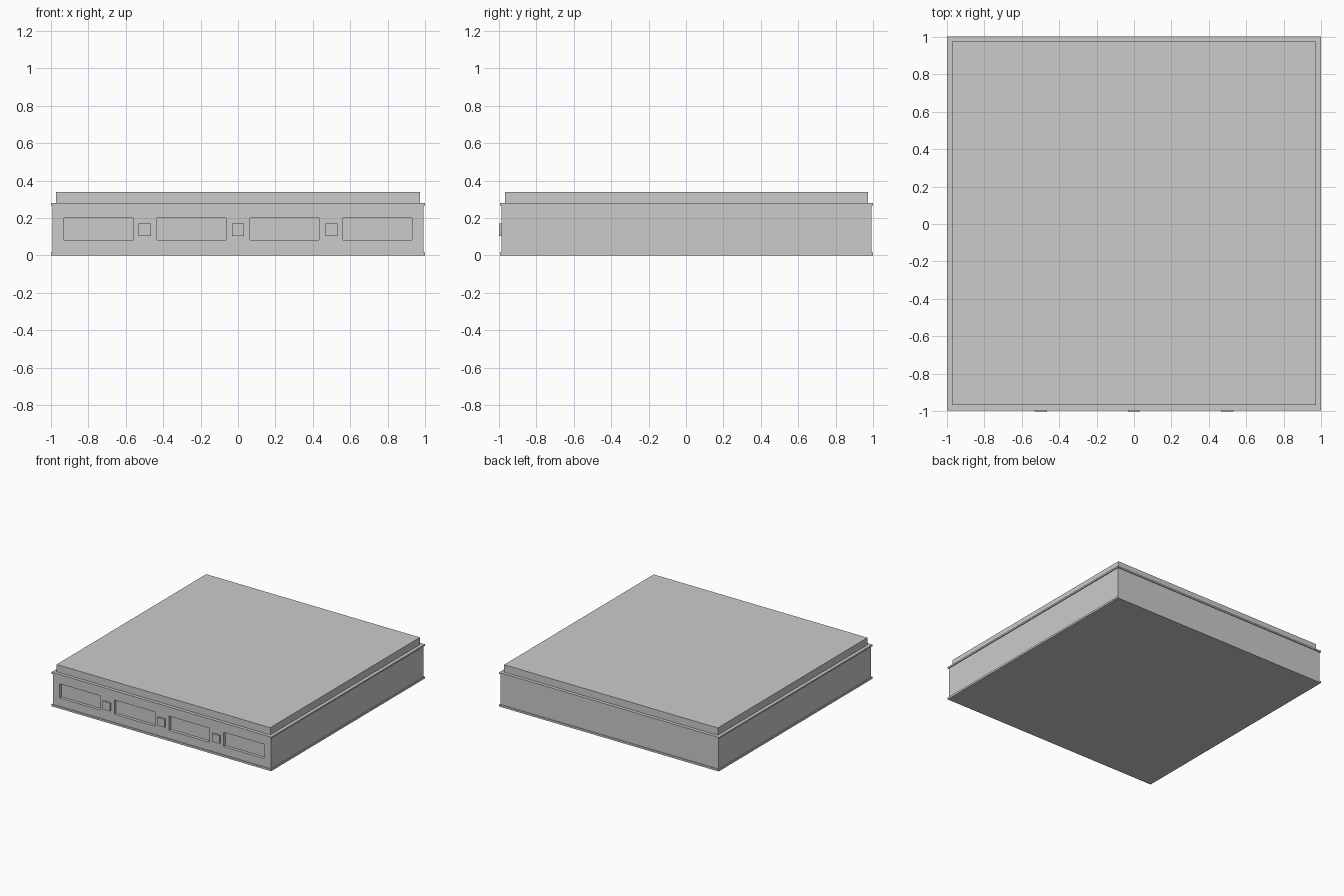
import bpy

if "Cube" in bpy.data.objects:
    bpy.data.objects.remove(bpy.data.objects["Cube"])

YC = 0.003  # case centre, offset slightly because the buttons stick out in front


def box(name, x0, x1, y0, y1, z0, z1):
    bpy.ops.mesh.primitive_cube_add(size=1)
    ob = bpy.context.object
    ob.name = name
    ob.location = ((x0 + x1) / 2, (y0 + y1) / 2, (z0 + z1) / 2)
    ob.scale = (x1 - x0, y1 - y0, z1 - z0)
    bpy.ops.object.transform_apply(location=True, rotation=True, scale=True)
    return ob


def slab(name, half, z0, z1):
    return box(name, -half, half, YC - half, YC + half, z0, z1)


# Main case, trim lips and raised lid
body = slab("case_body", 0.99, 0.008, 0.274)
slab("bottom_trim", 0.997, 0.0, 0.016)
slab("top_trim", 0.997, 0.267, 0.28)
slab("lid", 0.97, 0.274, 0.34)

front = YC - 0.99

# Four recessed panels cut into the front
for i, x in enumerate((-0.745, -0.248, 0.248, 0.745)):
    cutter = box(f"recess_cutter_{i + 1}", x - 0.184, x + 0.184,
                 front - 0.05, front + 0.025, 0.083, 0.2)
    mod = body.modifiers.new(f"recess_{i + 1}", 'BOOLEAN')
    mod.operation = 'DIFFERENCE'
    mod.solver = 'EXACT'
    mod.object = cutter
    bpy.context.view_layer.objects.active = body
    bpy.ops.object.modifier_apply(modifier=mod.name)
    bpy.data.objects.remove(cutter, do_unlink=True)

# Square buttons between the panels
for i, x in enumerate((-0.497, 0.0, 0.497)):
    box(f"front_button_{i + 1}", x - 0.033, x + 0.033, -1.0, front + 0.01, 0.103, 0.17)
